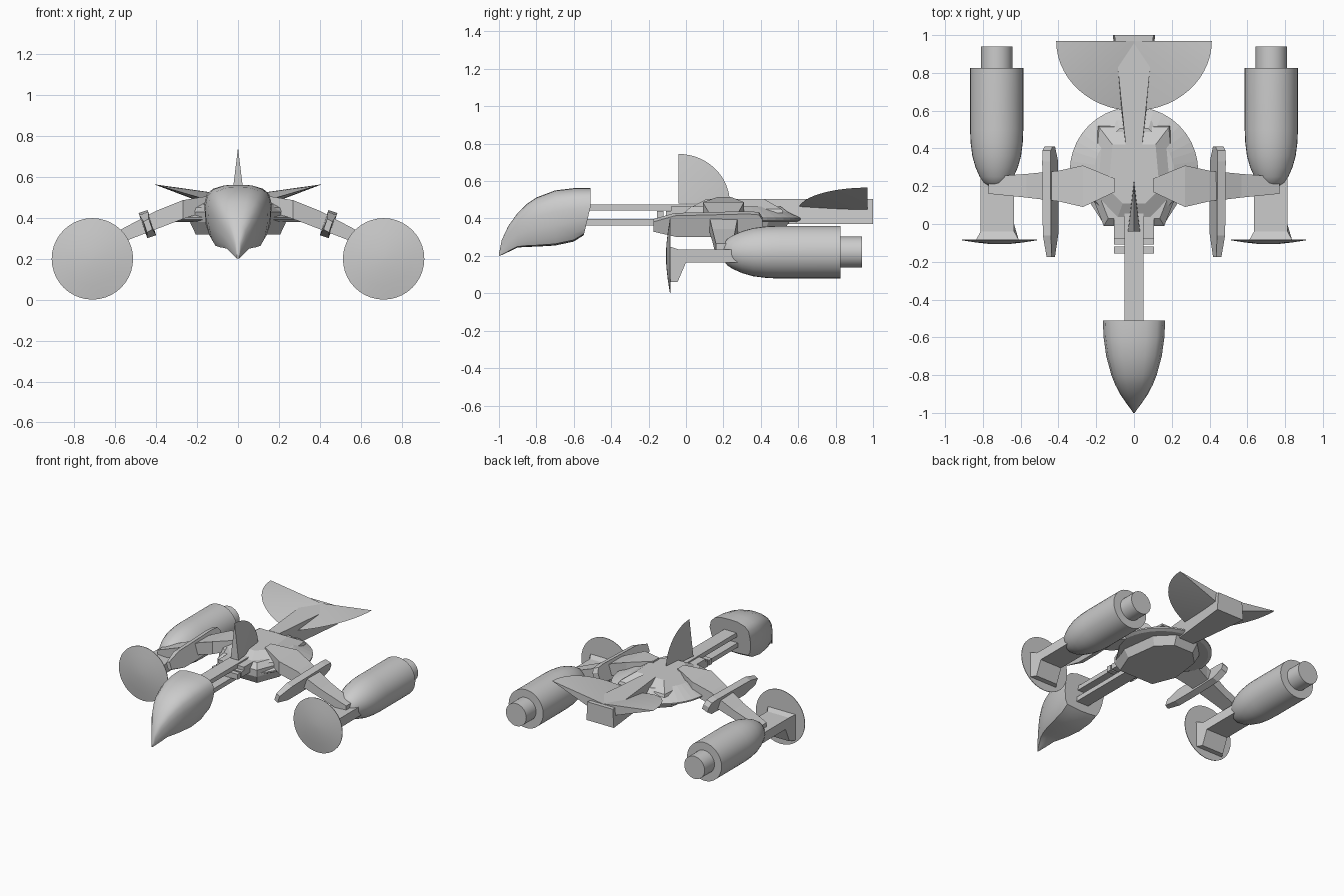
import bpy, bmesh
from math import sin, cos, pi, radians

if "Cube" in bpy.data.objects:
    bpy.data.objects.remove(bpy.data.objects["Cube"])


def build(name, verts, faces, mirror=False, smooth=False):
    bm = bmesh.new()
    vs = [bm.verts.new(v) for v in verts]
    for f in faces:
        bm.faces.new([vs[i] for i in f])
    bmesh.ops.remove_doubles(bm, verts=bm.verts, dist=0.0005)
    bmesh.ops.recalc_face_normals(bm, faces=bm.faces)
    me = bpy.data.meshes.new(name)
    bm.to_mesh(me)
    bm.free()
    ob = bpy.data.objects.new(name, me)
    bpy.context.collection.objects.link(ob)
    if smooth:
        bpy.ops.object.select_all(action='DESELECT')
        ob.select_set(True)
        bpy.context.view_layer.objects.active = ob
        bpy.ops.object.shade_smooth_by_angle(angle=radians(35))
    if mirror:
        ob.modifiers.new("Mirror", 'MIRROR').use_axis[0] = True
    return ob


def loft(name, rings, **kw):
    n = len(rings[0])
    verts = [v for r in rings for v in r]
    faces = [(k * n + i, k * n + (i + 1) % n, (k + 1) * n + (i + 1) % n, (k + 1) * n + i)
             for k in range(len(rings) - 1) for i in range(n)]
    faces += [tuple(range(n)), tuple(range(len(verts) - n, len(verts)))]
    return build(name, verts, faces, **kw)


def revolve_y(name, cx, cz, profile, n=32, **kw):
    rings = [[(cx + r * cos(2 * pi * i / n), y, cz + r * sin(2 * pi * i / n))
              for i in range(n)] for y, r in profile]
    return loft(name, rings, smooth=True, **kw)


def box(name, x, y, z, **kw):
    return loft(name, [[(x[0], b, c), (x[1], b, c), (x[1], b, d), (x[0], b, d)]
                       for b in y for c, d in [z]], **kw)


def both_sides(half):
    return half + [(-x, y) for x, y in reversed(half)]


def slab(name, outline, levels, cy):
    # levels: (scale about (0, cy), z)
    return loft(name, [[(x * s, cy + (y - cy) * s, z) for x, y in outline] for s, z in levels])


# Drooping nose pod: sections are y, half width, top z, bottom z
section = [(0, 1), (.4, .99), (.75, .92), (.93, .8), (1, .6), (.97, .35), (.88, .12),
           (.75, 0), (.35, -.02), (0, -.03)]
section += [(-x, z) for x, z in section[-2:0:-1]]
rings = []
for y, w, top, bot in [(-1, .004, .21, .2), (-.985, .014, .285, .207), (-.95, .04, .36, .225),
                       (-.9, .074, .43, .25), (-.85, .1, .478, .255), (-.8, .12, .512, .257),
                       (-.7, .147, .55, .264), (-.6, .161, .562, .285), (-.51, .165, .562, .318)]:
    lean = .035 if y == -.51 else 0
    rings.append([(w * x, y - lean * max(0, .6 - z) / .6, bot + (top - bot) * z) for x, z in section])
loft("nose_pod", rings, smooth=True)

# Twin booms and their front brackets
box("upper_boom", (-.05, .05), (-.56, .1), (.443, .475))
box("lower_boom", (-.05, .05), (-.56, .1), (.363, .396))
box("boom_collar", (-.105, .105), (-.08, .07), (.40, .465))
for i, y in enumerate((-.155, -.108)):
    box(f"boom_clamp_{i}", (-.105, .105), (y, y + .035), (.40, .44))

# Body: hull, round deck and raised top plate
slab("hull", both_sides([(.16, -.01), (.235, .18), (.2, .44), (.09, .55)]),
     [(.88, .32), (1, .38), (1, .43), (.85, .465)], .25)
deck = [(.16, 0), (.25, .14)] + [(.34 * cos(t), .28 + .34 * sin(t))
                                for t in [pi / 2 * i / 10 for i in range(10)]]
slab("round_deck", both_sides(deck), [(.93, .38), (1, .392), (1, .402), (.62, .465)], .28)
slab("top_plate", both_sides([(.10, .0), (.215, .12), (.215, .24), (.19, .52)]),
     [(1, .43), (.97, .45), (.6, .503)], .27)

# Tail beam, wider to the rear
loft("tail_beam", [[(-w, y, .37), (w, y, .37), (w * .92, y, .505), (-w * .92, y, .505)]
                   for y, w in ((.42, .048), (1, .112))])


# Fins: thin quarter cones, thick at the root corner
def fin(name, apex_a, apex_b, point, **kw):
    n = 14
    arc = [point(pi / 2 * i / n) for i in range(n + 1)]
    faces = [(a, i + 2, i + 3) for a in (0, 1) for i in range(n)]
    faces += [(0, 1, 2), (0, 1, n + 2)]
    build(name, [apex_a, apex_b] + arc, faces, smooth=True, **kw)


fin("dorsal_fin", (-.032, -.04, .48), (.032, -.04, .48),
    lambda t: (0, -.04 + .275 * cos(t), .48 + .265 * sin(t)))
fin("tail_fin", (0, .97, .507), (0, .97, .41),
    lambda t: (.412 * cos(t), .97 - .37 * sin(t), .445 + .12 * cos(t)), mirror=True)

# Arms sloping down to the engines
loft("wing_arm", [[(x, a, c), (x, b, c), (x, b, d), (x, a, d)] for x, a, b, c, d in
                  [(.1, .17, .24, .45, .515), (.27, .09, .31, .395, .487),
                   (.4, .12, .282, .345, .435), (.57, .14, .265, .28, .345),
                   (.77, .16, .25, .20, .265)]], mirror=True)

# Slim blades clamped across the arms, tilted outward
blade = [(-.175, -.035), (-.175, .02), (-.06, .055), (.33, .065), (.39, .06), (.41, .03),
         (.41, -.01), (.34, -.055), (.1, -.065), (-.05, -.065)]
tilt = radians(19)
loft("arm_blade", [[(.443 + t * (.6 if y < -.1 else 1) * cos(tilt) + h * sin(tilt), y,
                     .37 + h * cos(tilt) - t * sin(tilt)) for y, h in blade]
                   for t in (-.023, .023)], mirror=True)

# Engines and nozzles
revolve_y("engine", .727, .22, [(.193, .012), (.2, .042), (.22, .07), (.25, .09), (.3, .112),
                                (.36, .129), (.43, .138), (.5, .141), (.825, .141)], mirror=True)
revolve_y("engine_nozzle", .727, .22, [(.8, .083), (.94, .083)], mirror=True)

# Front struts with a drop foot, and shield discs
strut = [(-.085, .06), (-.045, .06), (0, .165), (.3, .165), (.3, .235), (-.04, .235), (-.085, .25)]
loft("shield_strut", [[(x + (.025 if x > .7 else -.025) * (y < -.06), y, z) for y, z in strut]
                      for x in (.635, .812)], mirror=True)
revolve_y("shield_disc", .712, .2, [(-.082, .199), (-.086, .199), (-.097, .13), (-.105, .06),
                                    (-.107, .01)], n=40, mirror=True)
